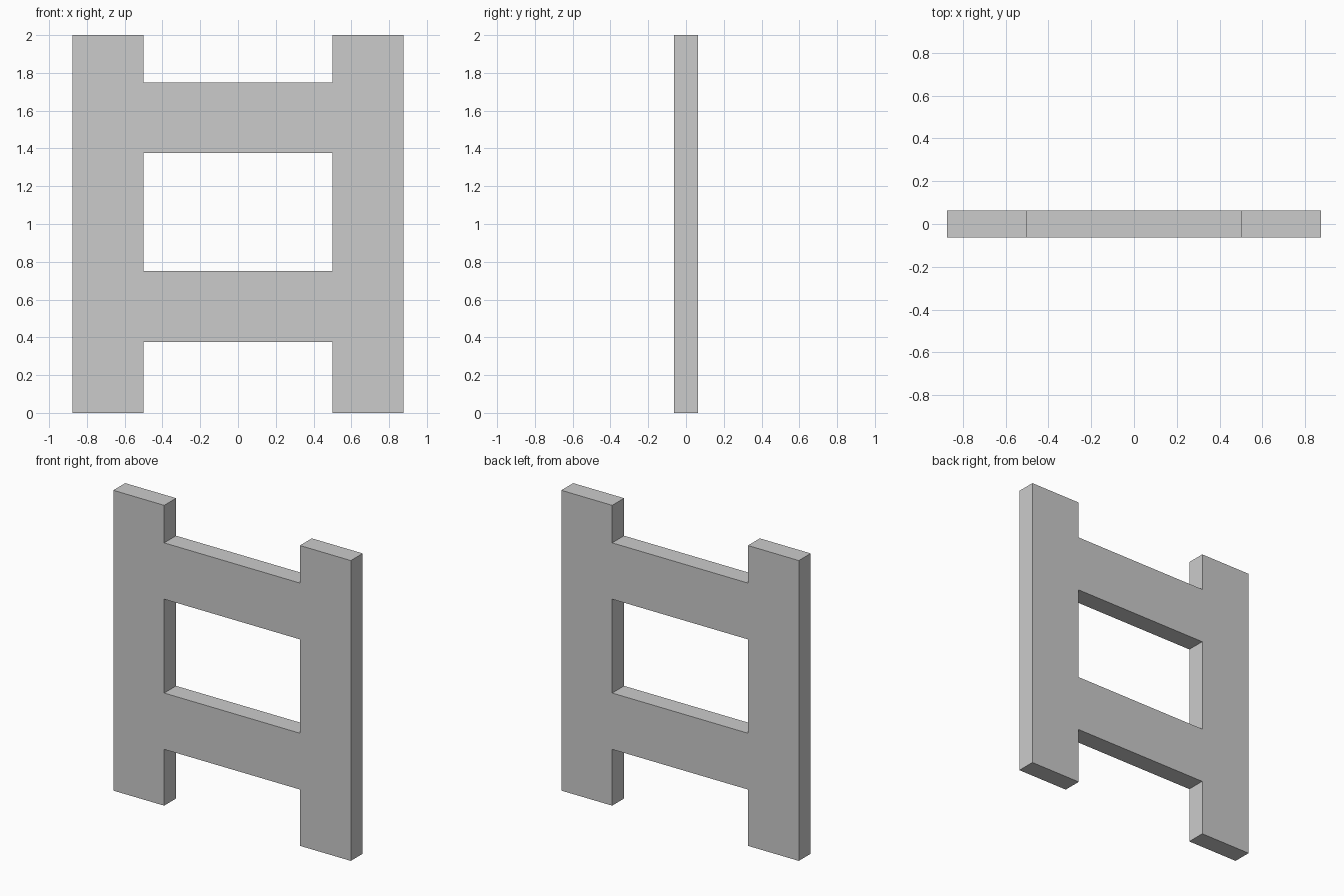
import bpy
import bmesh

if "Cube" in bpy.data.objects:
    bpy.data.objects.remove(bpy.data.objects["Cube"])

POST_IN, POST_OUT = 0.5, 0.875
THICKNESS = 0.125
XS = [-POST_OUT, -POST_IN, POST_IN, POST_OUT]
ZS = [0.0, 0.375, 0.75, 1.375, 1.75, 2.0]
RAIL_ROWS = {1, 3}

# Front profile: two full-height posts joined by two rails
bm = bmesh.new()
grid = [[bm.verts.new((x, 0, z)) for z in ZS] for x in XS]
for i in range(len(XS) - 1):
    for j in range(len(ZS) - 1):
        if i != 1 or j in RAIL_ROWS:
            bm.faces.new((grid[i][j], grid[i + 1][j],
                          grid[i + 1][j + 1], grid[i][j + 1]))

mesh = bpy.data.meshes.new("fence_panel")
bm.to_mesh(mesh)
bm.free()
panel = bpy.data.objects.new("fence_panel", mesh)
bpy.context.collection.objects.link(panel)

# Board thickness, centred on y = 0
solid = panel.modifiers.new("thickness", 'SOLIDIFY')
solid.thickness = THICKNESS
solid.offset = 0
